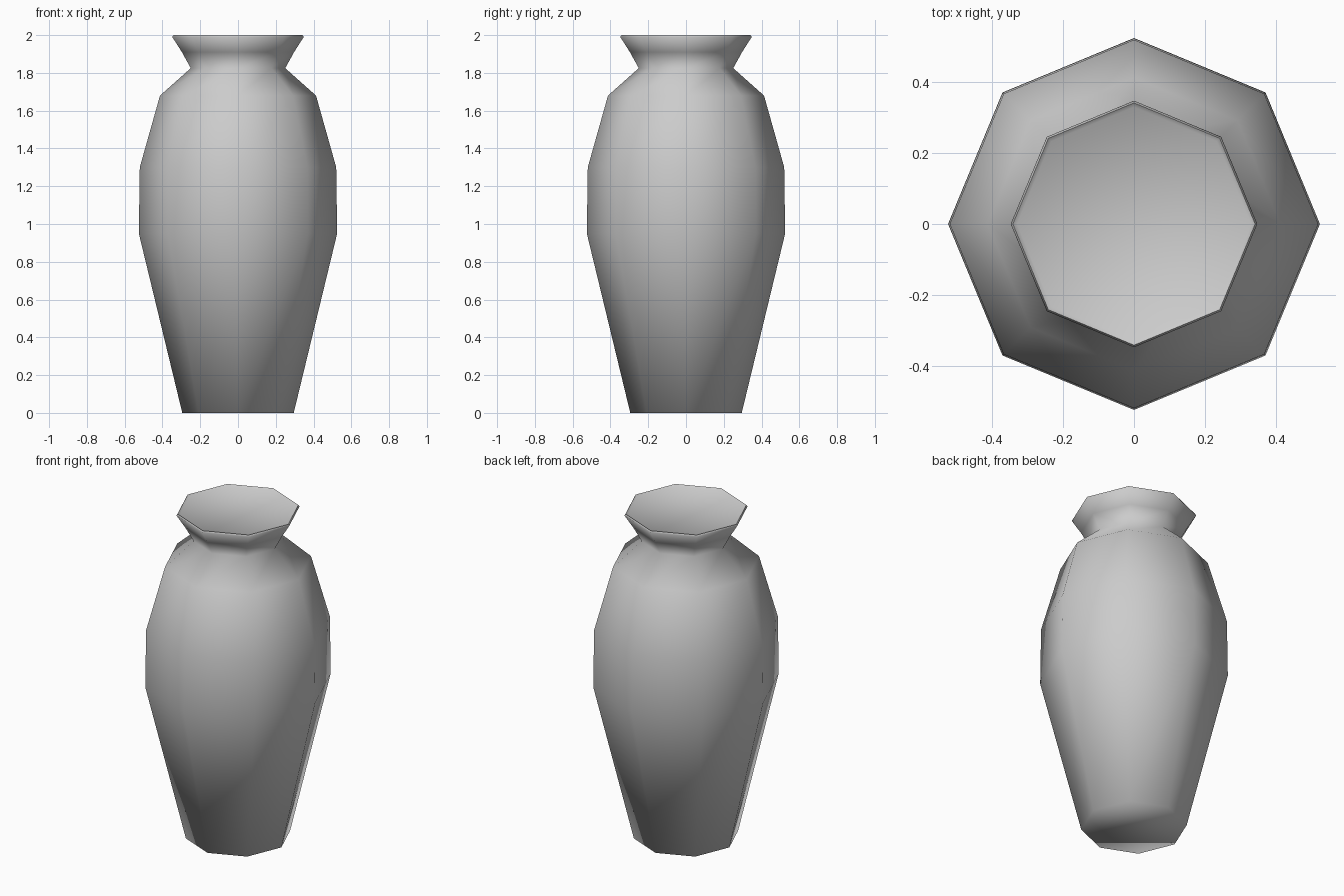
import bpy
import bmesh
import math

cube = bpy.data.objects.get("Cube")
if cube:
    bpy.data.objects.remove(cube, do_unlink=True)

SIDES = 8

# Single grey glaze
glaze = bpy.data.materials.new("grey_glaze")
glaze.use_nodes = True
color = (0.6, 0.6, 0.6, 1)
glaze.diffuse_color = color
glaze.node_tree.nodes["Principled BSDF"].inputs["Base Color"].default_value = color

# Vase outline from foot to lip, as (radius, height)
profile = [(0.295, 0), (0.525, 0.95), (0.52, 1.3), (0.413, 1.68),
           (0.25, 1.825), (0.297, 1.91), (0.348, 1.99),
           (0.342, 2.0), (0.33, 1.99)]

bm = bmesh.new()
rings = []
for radius, height in profile:
    angles = [math.tau * i / SIDES for i in range(SIDES)]
    rings.append([bm.verts.new((radius * math.cos(a), radius * math.sin(a), height))
                  for a in angles])

# Walls between neighbouring rings
for low, high in zip(rings, rings[1:]):
    for i in range(SIDES):
        j = (i + 1) % SIDES
        bm.faces.new((low[i], low[j], high[j], high[i]))

# Closed foot and mouth
bm.faces.new(rings[0][::-1])
bm.faces.new(rings[-1])

mesh = bpy.data.meshes.new("vase")
bm.to_mesh(mesh)
bm.free()
mesh.materials.append(glaze)
vase = bpy.data.objects.new("vase", mesh)
bpy.context.collection.objects.link(vase)

# Soft shading with a crisp foot
bpy.ops.object.select_all(action="DESELECT")
vase.select_set(True)
bpy.context.view_layer.objects.active = vase
bpy.ops.object.shade_smooth_by_angle(angle=math.radians(80))
